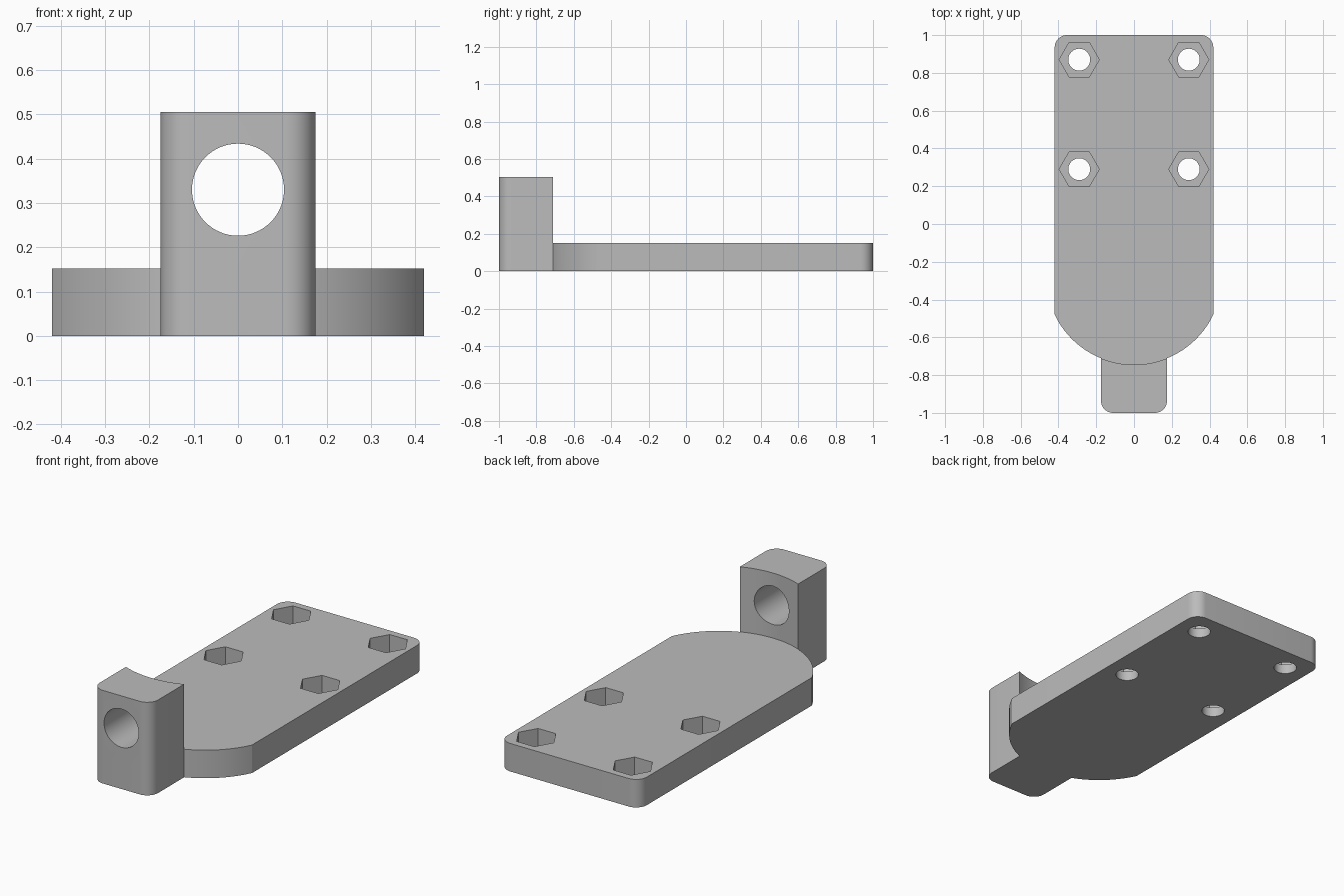
import bpy, bmesh, math
from mathutils import Matrix

cube = bpy.data.objects.get("Cube")
if cube:
    bpy.data.objects.remove(cube, do_unlink=True)

PLATE_W, PLATE_H = 0.42, 0.152      # half width, thickness
LUG_W, LUG_H = 0.175, 0.505         # half width, height
ARC_R, ARC_Y = 0.465, -0.28         # rounded nose of the plate
CORNER = 0.065

grey = bpy.data.materials.new("plain grey")
grey.use_nodes = True
colour = (0.5, 0.5, 0.5, 1)
grey.diffuse_color = colour
grey.node_tree.nodes["Principled BSDF"].inputs["Base Color"].default_value = colour


def arc(cx, cy, r, start, end, steps):
    angles = [start + (end - start) * i / steps for i in range(steps + 1)]
    return [(cx + r * math.cos(a), cy + r * math.sin(a)) for a in angles]


def link(name, bm):
    mesh = bpy.data.meshes.new(name)
    bm.to_mesh(mesh)
    bm.free()
    ob = bpy.data.objects.new(name, mesh)
    bpy.context.collection.objects.link(ob)
    mesh.materials.append(grey)
    return ob


def raise_faces(bm, faces, height, keep):
    out = bmesh.ops.extrude_face_region(bm, geom=faces, use_keep_orig=keep)["geom"]
    verts = [g for g in out if isinstance(g, bmesh.types.BMVert)]
    bmesh.ops.translate(bm, verts=verts, vec=(0, 0, height))
    return [g for g in out if isinstance(g, bmesh.types.BMFace)]


# Outlines: the nose arc is split where the lug meets the plate
down = -math.pi / 2
wide = math.asin(PLATE_W / ARC_R)
narrow = math.asin(LUG_W / ARC_R)
nose_left = arc(0, ARC_Y, ARC_R, down - wide, down - narrow, 14)
nose_mid = arc(0, ARC_Y, ARC_R, down - narrow, down + narrow, 16)
nose_right = arc(0, ARC_Y, ARC_R, down + narrow, down + wide, 14)
back = (arc(PLATE_W - CORNER, 1 - CORNER, CORNER, 0, math.pi / 2, 10)
        + arc(CORNER - PLATE_W, 1 - CORNER, CORNER, math.pi / 2, math.pi, 10))
front = (arc(CORNER - LUG_W, CORNER - 1, CORNER, math.pi, 1.5 * math.pi, 10)
         + arc(LUG_W - CORNER, CORNER - 1, CORNER, 1.5 * math.pi, 2 * math.pi, 10))

# Plate and lug grown from one shared footprint
bm = bmesh.new()
mid = [bm.verts.new((x, y, 0)) for x, y in nose_mid]
new = lambda pts: [bm.verts.new((x, y, 0)) for x, y in pts]
plate_face = bm.faces.new(new(nose_left[:-1]) + mid + new(nose_right[1:]) + new(back))
lug_face = bm.faces.new(new(front) + mid[::-1])
tops = raise_faces(bm, [plate_face, lug_face], PLATE_H, True)
lug_top = min(tops, key=lambda f: f.calc_center_median().y)
raise_faces(bm, [lug_top], LUG_H - PLATE_H, False)
bmesh.ops.recalc_face_normals(bm, faces=bm.faces)
bracket = link("mounting_bracket", bm)

cutters = []


def cutter(name, sides, radius, depth, matrix):
    bm = bmesh.new()
    bmesh.ops.create_cone(bm, cap_ends=True, segments=sides, radius1=radius,
                          radius2=radius, depth=depth, matrix=matrix)
    ob = link(name, bm)
    ob.hide_render = True
    mod = bracket.modifiers.new(name, 'BOOLEAN')
    mod.operation, mod.solver, mod.object = 'DIFFERENCE', 'EXACT', ob
    cutters.append(ob)


# Four bolt holes with hexagonal nut pockets
for x in (-0.29, 0.29):
    for y in (0.29, 0.87):
        cutter("bolt_hole", 40, 0.058, 1, Matrix.Translation((x, y, 0)))
        cutter("nut_pocket", 6, 0.106, 0.2, Matrix.Translation((x, y, PLATE_H))
               @ Matrix.Rotation(math.pi / 6 * 3, 4, 'Z'))

# Cross hole through the lug
cutter("lug_hole", 64, 0.104, 0.6, Matrix.Translation((0, -0.85, 0.33))
       @ Matrix.Rotation(math.pi / 2, 4, 'X'))

# Bake the cuts, drop the cutters
bpy.context.view_layer.update()
graph = bpy.context.evaluated_depsgraph_get()
baked = bpy.data.meshes.new_from_object(bracket.evaluated_get(graph))
bracket.modifiers.clear()
bracket.data = baked
for ob in cutters:
    bpy.data.objects.remove(ob, do_unlink=True)

bpy.ops.object.select_all(action='DESELECT')
bracket.select_set(True)
bpy.context.view_layer.objects.active = bracket
bpy.ops.object.shade_smooth_by_angle(angle=math.radians(20))
